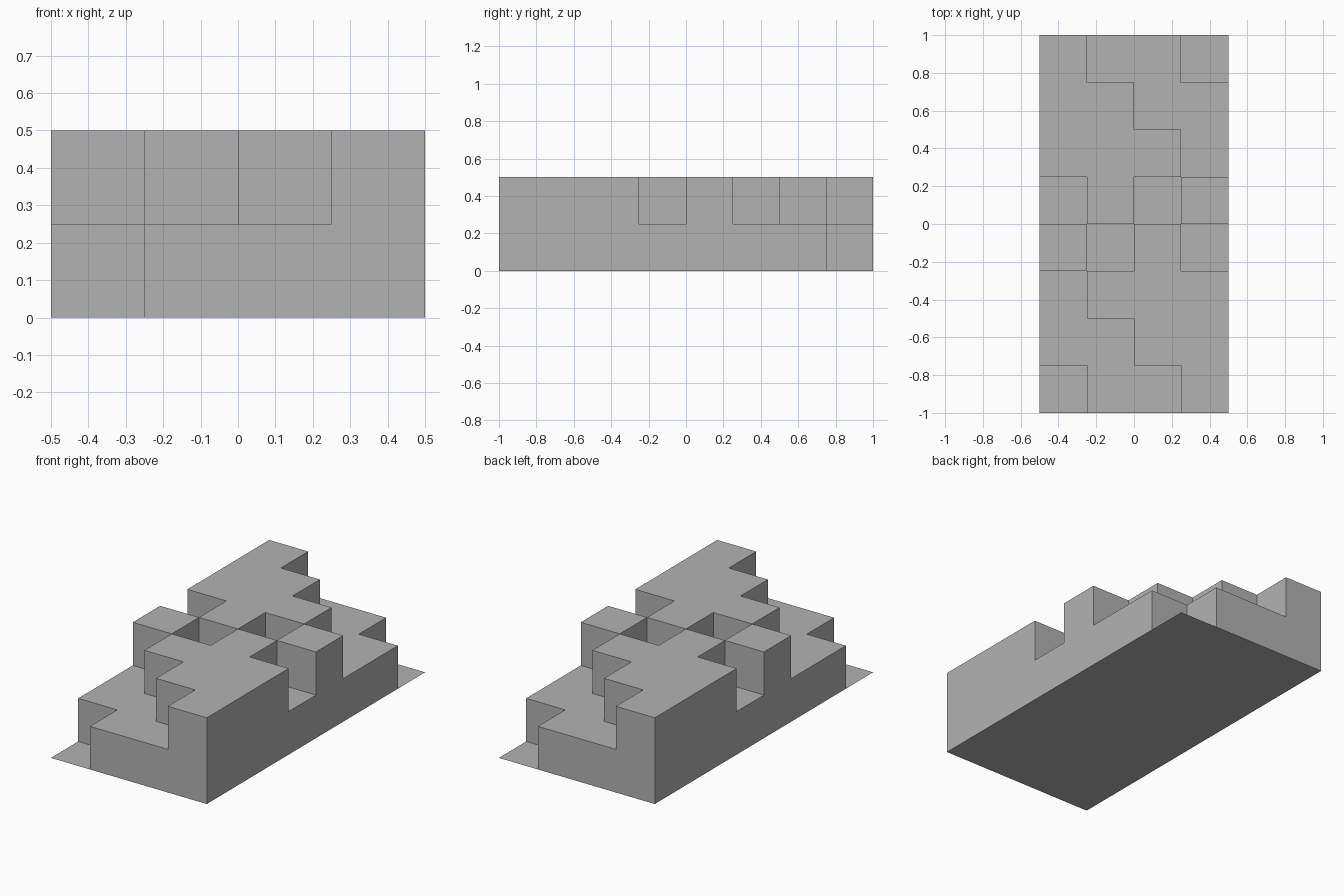
import bpy
import bmesh
from mathutils import Vector

cube = bpy.data.objects.get("Cube")
if cube:
    bpy.data.objects.remove(cube, do_unlink=True)

CELL = 0.25

# Step heights in cells, front row first; the back half is the front half turned around
front_half = ["0112", "1122", "1222", "2121"]
rows = front_half + [row[::-1] for row in reversed(front_half)]
ROWS, COLS = len(rows), len(rows[0])


def height(col, row):
    inside = 0 <= col < COLS and 0 <= row < ROWS
    return int(rows[row][col]) if inside else 0


def add_quad(bm, centre, normal, up, half_u, half_v):
    """Add a rectangle facing along normal."""
    v = Vector(up) * half_v
    u = Vector(up).cross(Vector(normal)) * half_u
    c = Vector(centre)
    bm.faces.new([bm.verts.new(p) for p in (c - u - v, c + u - v, c + u + v, c - u + v)])


bm = bmesh.new()
half = CELL / 2

# Flat underside, also the floor of the two empty corners
add_quad(bm, (0, 0, 0), (0, 0, -1), (0, 1, 0), COLS * half, ROWS * half)

for row in range(ROWS):
    for col in range(COLS):
        h = height(col, row)
        x = (col + 0.5 - COLS / 2) * CELL
        y = (row + 0.5 - ROWS / 2) * CELL
        # Step top
        if h:
            add_quad(bm, (x, y, h * CELL), (0, 0, 1), (0, 1, 0), half, half)
        # Walls down to each lower neighbour
        for dx, dy in ((1, 0), (-1, 0), (0, 1), (0, -1)):
            for level in range(height(col + dx, row + dy), h):
                centre = (x + dx * half, y + dy * half, (level + 0.5) * CELL)
                add_quad(bm, centre, (dx, dy, 0), (0, 0, 1), half, half)

bmesh.ops.remove_doubles(bm, verts=bm.verts, dist=0.001)
mesh = bpy.data.meshes.new("stepped_block")
bm.to_mesh(mesh)
bm.free()

# Plain grey finish
grey = bpy.data.materials.new("grey")
grey.use_nodes = True
colour = (0.45, 0.45, 0.45, 1)
grey.diffuse_color = colour
grey.node_tree.nodes["Principled BSDF"].inputs["Base Color"].default_value = colour
mesh.materials.append(grey)

block = bpy.data.objects.new("stepped_block", mesh)
bpy.context.collection.objects.link(block)
